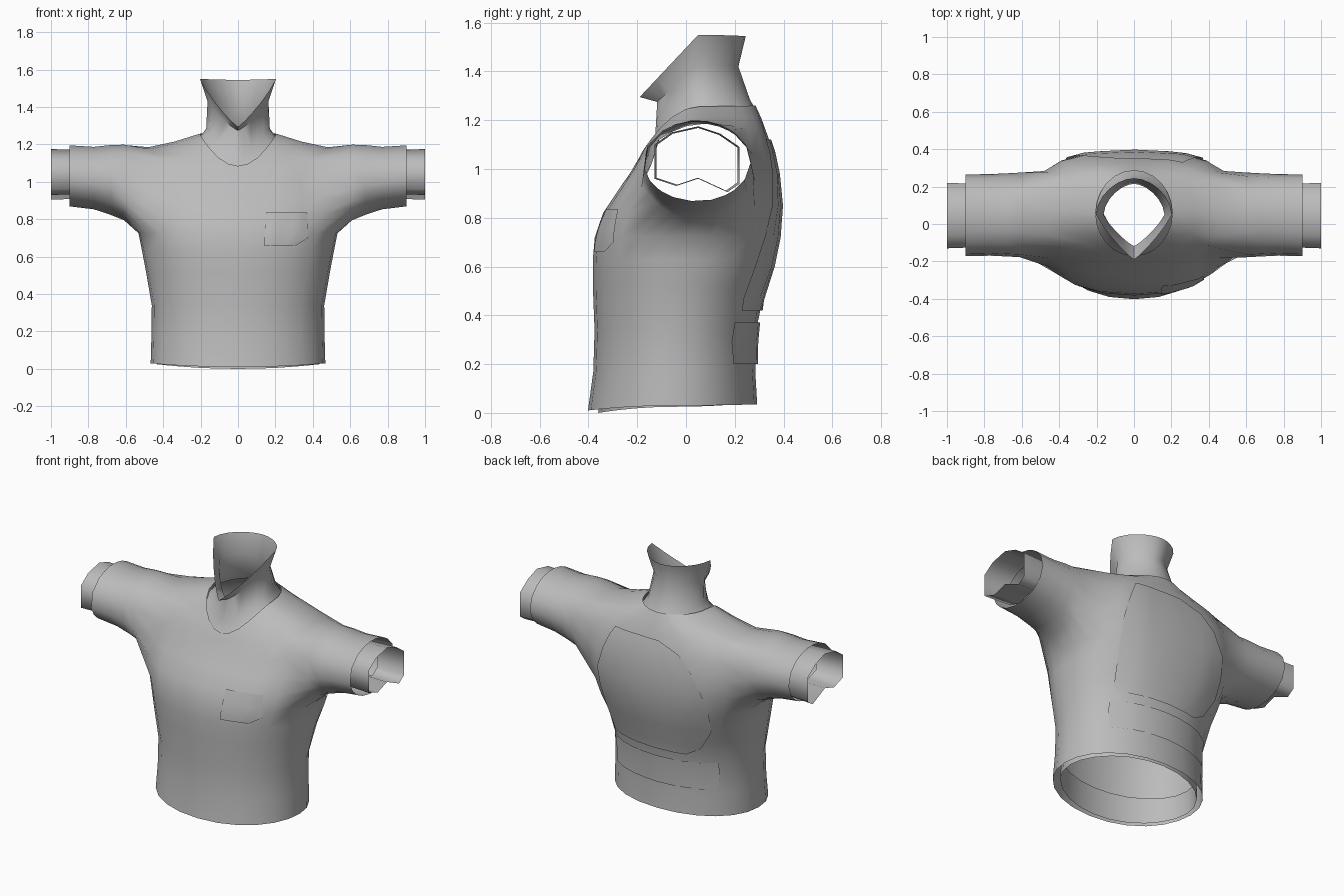
import bpy, bmesh, math
from mathutils import Vector
from mathutils.bvhtree import BVHTree

cube = bpy.data.objects.get("Cube")
if cube:
    bpy.data.objects.remove(cube)

grey = bpy.data.materials.new("grey_cloth")
grey.use_nodes = True
COLOUR = (0.5, 0.5, 0.5, 1)
grey.diffuse_color = COLOUR
grey.node_tree.nodes["Principled BSDF"].inputs["Base Color"].default_value = COLOUR


def finish(name, bm, angle=50):
    mesh = bpy.data.meshes.new(name)
    bm.to_mesh(mesh)
    bm.free()
    mesh.materials.append(grey)
    obj = bpy.data.objects.new(name, mesh)
    bpy.context.collection.objects.link(obj)
    bpy.ops.object.select_all(action='DESELECT')
    obj.select_set(True)
    bpy.context.view_layer.objects.active = obj
    bpy.ops.object.shade_smooth_by_angle(angle=math.radians(angle))
    return obj


def ring(bm, w, yf, yb, zf, zs, zb, front=2.0, back=2.0, zpow=2.0, mid=None):
    """Horizontal loop: half width, front/back y, front/side/back heights, squareness."""
    verts = []
    if mid is None:
        mid = (yf + yb) / 2
    for i in range(N):
        a = 2 * math.pi * i / N
        c, s = math.cos(a), math.sin(a)
        e = front if s < 0 else back
        x = w * math.copysign(max(0, 1 - abs(s) ** e) ** (1 / e), c)
        y = mid + abs(s) * ((yf if s < 0 else yb) - mid)
        z = zs + ((zf if s < 0 else zb) - zs) * abs(s) ** (zpow if s < 0 else 2)
        verts.append(bm.verts.new((x, y, z)))
    return verts


def join(bm, lower, upper, skip=()):
    n = len(lower)
    for i in range(n):
        if i not in skip:
            j = (i + 1) % n
            bm.faces.new((lower[i], lower[j], upper[j], upper[i]))


# Torso: stacked loops with an armhole left open on each side
N = 24
TORSO = [  # the last two values are the front and back squareness
    (.467, -.402, .292, .010, .030, .035, 2.1, 2.1),
    (.463, -.380, .284, .170, .170, .170, 2.1, 2.1),
    (.461, -.375, .288, .340, .340, .340, 2.1, 2.1),
    (.492, -.382, .325, .520, .520, .520, 2.2, 2.3),
    (.513, -.382, .365, .630, .630, .630, 2.3, 2.5),
    (.532, -.374, .380, .720, .725, .730, 2.4, 2.7),
    (.550, -.340, .388, .820, .830, .850, 2.5, 3.0),
    (.555, -.280, .380, .910, .940, .960, 2.5, 3.0),
    (.540, -.225, .360, .990, 1.06, 1.06, 2.5, 2.8),
    (.480, -.190, .330, 1.05, 1.185, 1.15, 2.5, 2.5),
    (.340, -.180, .308, 1.07, 1.215, 1.21, 2.2, 2.2),
    (.205, -.170, .285, 1.085, 1.257, 1.26, 2.0, 2.0),
]
ARM_LOW, ARM_HIGH, HALF = 5, 9, 3
SLEEVE = [  # x, y centre, z centre, half depth, half height
    (.61, .047, .997, .228, .203),
    (.68, .047, 1.010, .224, .188),
    (.77, .047, 1.020, .220, .168),
    (.90, .045, 1.032, .220, .164),
]
side_cols = {c % N for c in range(-HALF, HALF)}
arm_cols = side_cols | {(c + N // 2) % N for c in side_cols}

bm = bmesh.new()
loops = [ring(bm, *r) for r in TORSO]
for k in range(len(loops) - 1):
    join(bm, loops[k], loops[k + 1], arm_cols if ARM_LOW <= k < ARM_HIGH else ())

# Sleeves grow from the armhole borders
for side, mid in ((1, 0), (-1, N // 2)):
    lo, hi = mid - HALF, mid + HALF
    border = [loops[ARM_LOW][c % N] for c in range(lo, hi)]
    border += [loops[k][hi % N] for k in range(ARM_LOW, ARM_HIGH)]
    border += [loops[ARM_HIGH][c % N] for c in range(hi, lo, -1)]
    border += [loops[k][lo % N] for k in range(ARM_HIGH, ARM_LOW, -1)]
    angles = [math.atan2((v.co.z - .96) / .23, (v.co.y - .03) / .25) for v in border]
    previous = border
    for x, cy, cz, hy, hz in SLEEVE:
        current = [bm.verts.new((side * x, cy + hy * math.cos(a), cz + hz * math.sin(a)))
                   for a in angles]
        join(bm, previous, current)
        previous = current
bmesh.ops.delete(bm, geom=[v for v in bm.verts if not v.link_faces], context='VERTS')
bm.normal_update()
surface = BVHTree.FromBMesh(bm)
finish("shirt_body", bm, 80)

# Undershirt hem just inside the bottom opening
bm = bmesh.new()
hem = [ring(bm, .435, -.360, .262, 0, .025, .04),
       ring(bm, .435, -.352, .260, .09, .09, .09),
       ring(bm, .430, -.350, .262, .17, .17, .17)]
for a, b in zip(hem, hem[1:]):
    join(bm, a, b)
finish("inner_hem", bm)

# Neck rising from the neckline into a flared collar that dips to a point in front
bm = bmesh.new()
neck = [ring(bm, .207, -.171, .287, 1.07, 1.235, 1.24),
        ring(bm, .170, -.126, .262, 1.14, 1.285, 1.285, 1.7),
        ring(bm, .163, -.118, .215, 1.275, 1.43, 1.42, 1.2, 1.7, 1.0, .05),
        ring(bm, .203, -.190, .245, 1.295, 1.55, 1.545, 1.15, 1.8, 1.0, .05)]
for a, b in zip(neck, neck[1:]):
    join(bm, a, b)
finish("collar", bm)

# Undershirt cuffs, with a small fold on the underside, narrowing inward
CUFF = [(.22, .94), (.22, 1.09), (.14, 1.145), (.05, 1.175), (-.06, 1.15),
        (-.13, 1.10), (-.13, .96), (-.04, .93), (.05, .96), (.17, .905)]
for side, label in ((1, "left"), (-1, "right")):
    bm = bmesh.new()
    rows = []
    for x, size in ((.82, .95), (.90, .98), (1.0, 1)):
        row = [bm.verts.new((side * x, .045 + (y - .045) * size, 1.04 + (z - 1.04) * size))
               for y, z in CUFF]
        rows.append(row if side > 0 else row[::-1])
    for a, b in zip(rows, rows[1:]):
        join(bm, a, b)
    finish(label + "_inner_cuff", bm, 95)


def patch(name, rows, facing, lift, cols=8):
    """Thin cloth panel laid on the body; rows hold height and two x limits."""
    bm = bmesh.new()
    grid = []
    for z, x0, x1 in rows:
        line = []
        for i in range(cols + 1):
            x = x0 + (x1 - x0) * i / cols
            hit = surface.ray_cast(Vector((x, facing * 2, z)), Vector((0, -facing, 0)))[0]
            line.append(bm.verts.new((x, hit.y + facing * lift, z)))
        grid.append(line)
    for a, b in zip(grid, grid[1:]):
        for i in range(cols):
            quad = (a[i], a[i + 1], b[i + 1], b[i])
            bm.faces.new(quad if facing < 0 else quad[::-1])
    finish(name, bm)


patch("chest_pocket", [(.66, .14, .31), (.70, .142, .375), (.76, .145, .375),
                       (.835, .15, .37)], -1, .009)
patch("back_panel", [(.42, -.20, .33), (.47, -.29, .345), (.60, -.37, .36), (.72, -.38, .37),
                     (.85, -.36, .37), (.98, -.29, .33), (1.07, -.20, .29), (1.12, -.05, .26)],
      1, .010)
patch("lower_back_strip", [(.20, -.35, .34), (.29, -.36, .35), (.37, -.36, .35)], 1, .010)
